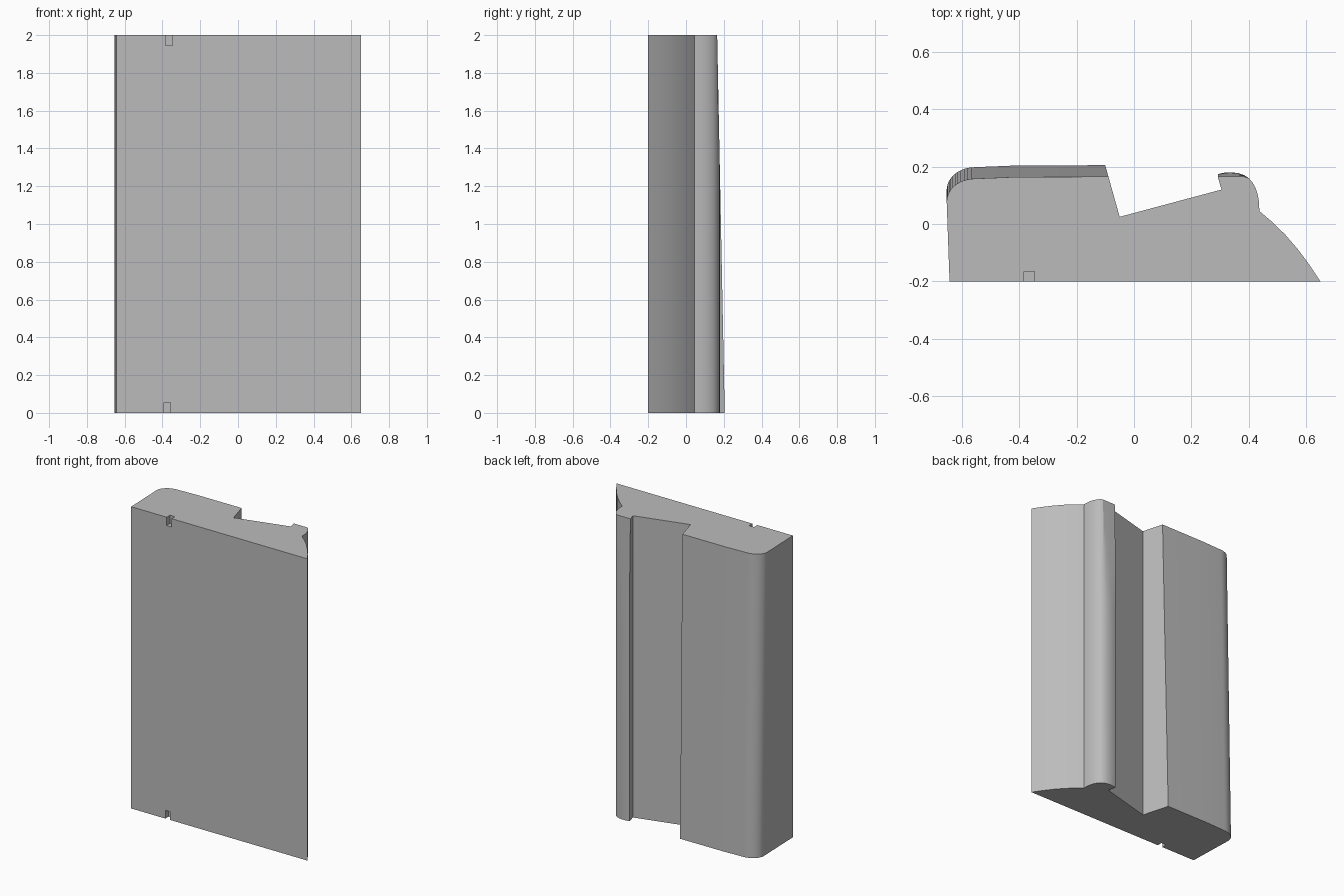
import bpy, bmesh, math
from mathutils import Vector

cube = bpy.data.objects.get("Cube")
if cube:
    bpy.data.objects.remove(cube, do_unlink=True)

HEIGHT = 2.0

grey = bpy.data.materials.new("plain grey")
grey.use_nodes = True
colour = (0.5, 0.5, 0.5, 1)
grey.diffuse_color = colour
grey.node_tree.nodes["Principled BSDF"].inputs["Base Color"].default_value = colour


def back_plane(z):
    """Depth of the sloping back face at a given height."""
    return 0.205 - 0.02 * z


def section(z):
    """Cross-section outline, counterclockwise from the front edge."""
    top = back_plane(z)
    pts = [(-0.643, -0.2), (0.65, -0.2)]
    # bowed left flank
    pts += [(0.612, -0.143), (0.571, -0.088), (0.527, -0.037),
            (0.482, 0.007), (0.437, 0.045)]
    # rounded lip, trimmed by the sloping back plane
    lip = [(0.436, 0.075), (0.432, 0.1), (0.424, 0.125), (0.413, 0.145),
           (0.4, 0.16), (0.385, 0.17), (0.365, 0.177), (0.34, 0.18),
           (0.315, 0.179), (0.292, 0.174)]
    pts += [(x, min(y, top)) for x, y in lip]
    # groove
    pts += [(0.305, 0.12), (-0.05, 0.025)]
    pts += [(-0.05 - (top - 0.025) * 0.28, top), (-0.41, top - 0.001)]
    # rounded right corner
    for i in range(13):
        a = math.pi / 2 * (1 + i / 12)
        pts.append((-0.555 + 0.098 * math.cos(a), top - 0.087 + 0.08 * math.sin(a)))
    return pts


# Main block lofted through sections
bm = bmesh.new()
rings = [[bm.verts.new((x, y, z)) for x, y in section(z)]
         for z in (0, 1.25, 1.4, 1.6, 1.8, HEIGHT)]
n = len(rings[0])
for low, high in zip(rings, rings[1:]):
    for i in range(n):
        j = (i + 1) % n
        bm.faces.new((low[i], low[j], high[j], high[i]))
bm.faces.new(rings[0][::-1])
bm.faces.new(rings[-1])
bmesh.ops.recalc_face_normals(bm, faces=bm.faces)
mesh = bpy.data.meshes.new("moulded_block")
bm.to_mesh(mesh)
bm.free()
mesh.materials.append(grey)
block = bpy.data.objects.new("moulded_block", mesh)
bpy.context.collection.objects.link(block)

# Small notches at the front of both ends
for name, x, z in (("lower_notch", -0.375, 0.0), ("upper_notch", -0.365, HEIGHT)):
    bpy.ops.mesh.primitive_cube_add(size=1, location=(x, -0.2, z))
    cutter = bpy.context.object
    cutter.name = name
    cutter.scale = (0.036, 0.07, 0.11)
    cutter.hide_render = True
    cutter.data.materials.append(grey)
    mod = block.modifiers.new(name, "BOOLEAN")
    mod.operation = "DIFFERENCE"
    mod.solver = "EXACT"
    mod.object = cutter
    bpy.context.view_layer.objects.active = block
    bpy.ops.object.modifier_apply(modifier=name)
    bpy.data.objects.remove(cutter, do_unlink=True)

bpy.ops.object.select_all(action="DESELECT")
block.select_set(True)
bpy.context.view_layer.objects.active = block
bpy.ops.object.shade_smooth_by_angle(angle=math.radians(25))
